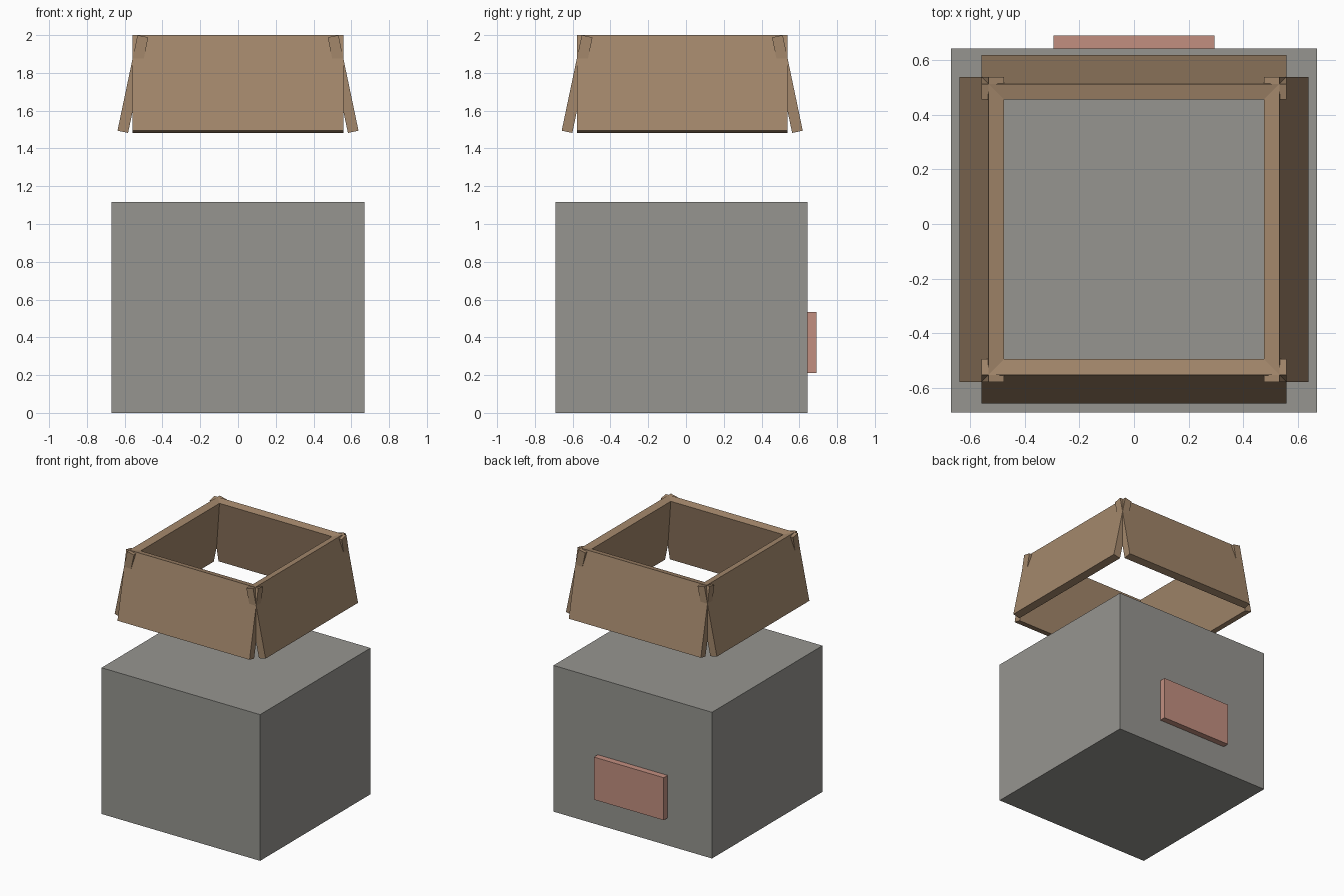
import bpy, math
from mathutils import Matrix, Vector

if "Cube" in bpy.data.objects:
    bpy.data.objects.remove(bpy.data.objects["Cube"])


def material(name, rgb):
    m = bpy.data.materials.new(name)
    lin = [(c / 255 / 12.92 if c < 11 else ((c / 255 + 0.055) / 1.055) ** 2.4) for c in rgb]
    m.diffuse_color = (*lin, 1)
    m.use_nodes = True
    m.node_tree.nodes["Principled BSDF"].inputs["Base Color"].default_value = m.diffuse_color
    return m


grey = material("warm_grey", (150, 149, 144))
brown = material("cardboard_brown", (163, 135, 107))
pink = material("dusty_pink", (194, 143, 128))


def prism(name, profile, x0, x1, mat, matrix=Matrix()):
    """Extrude a (y, z) profile, wound counter-clockwise, along x."""
    n = len(profile)
    verts = [matrix @ Vector((x, y, z)) for x in (x0, x1) for y, z in profile]
    faces = [tuple(reversed(range(n))), tuple(range(n, 2 * n))]
    faces += [(i, (i + 1) % n, (i + 1) % n + n, i + n) for i in range(n)]
    me = bpy.data.meshes.new(name)
    me.from_pydata(verts, [], faces)
    me.materials.append(mat)
    ob = bpy.data.objects.new(name, me)
    bpy.context.collection.objects.link(ob)
    return ob


def rect(y0, y1, z0, z1):
    return [(y0, z0), (y1, z0), (y1, z1), (y0, z1)]


# Main box and the plate on its back
prism("box", rect(-0.69, 0.643, 0, 1.117), -0.67, 0.67, grey)
prism("back_plate", rect(0.643, 0.69, 0.21, 0.535), -0.295, 0.295, pink)

# Floating collar: four slanted boards that overlap at the corners
slant = [(-0.638, 1.494), (-0.582, 1.482), (-0.475, 1.988), (-0.532, 2.0)]
for i, side in enumerate(("front", "right", "back", "left")):
    place = Matrix.Translation((0, -0.02, 0)) @ Matrix.Rotation(i * math.pi / 2, 4, "Z")
    prism(side + "_flap", slant, -0.558, 0.558, brown, place)
